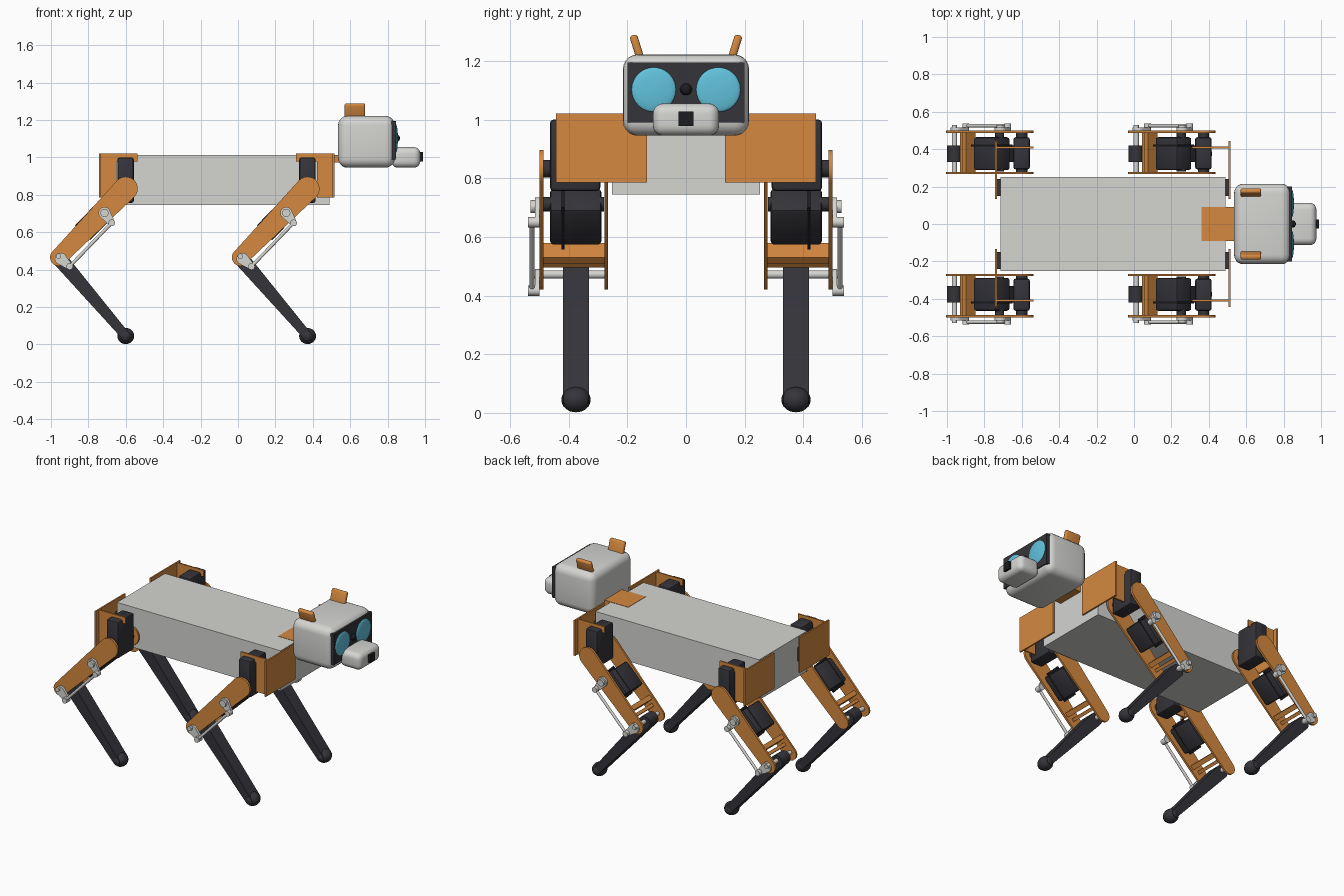
import bpy, bmesh, math
from mathutils import Vector, Matrix

if "Cube" in bpy.data.objects:
    bpy.data.objects.remove(bpy.data.objects["Cube"])


def material(name, rgb):
    m = bpy.data.materials.new(name)
    m.diffuse_color = (*rgb, 1)
    m.use_nodes = True
    m.node_tree.nodes["Principled BSDF"].inputs["Base Color"].default_value = m.diffuse_color
    return m


ORANGE = material("orange", (0.66, 0.25, 0.05))
WHITE = material("light_grey", (0.66, 0.66, 0.64))
DARK = material("charcoal", (0.034, 0.034, 0.042))
BLACK = material("black", (0.012, 0.012, 0.014))
BLUE = material("eye_blue", (0.12, 0.54, 0.72))


def finish(name, bm, mat, smooth=True):
    bmesh.ops.recalc_face_normals(bm, faces=bm.faces)
    me = bpy.data.meshes.new(name)
    bm.to_mesh(me)
    bm.free()
    me.materials.append(mat)
    ob = bpy.data.objects.new(name, me)
    bpy.context.collection.objects.link(ob)
    if smooth:
        bpy.ops.object.select_all(action='DESELECT')
        ob.select_set(True)
        bpy.context.view_layer.objects.active = ob
        bpy.ops.object.shade_smooth_by_angle(angle=math.radians(35))
    return ob


def box(name, center, size, mat, bevel=0.0, segments=4, rot=None):
    bm = bmesh.new()
    bmesh.ops.create_cube(bm, size=1)
    bmesh.ops.scale(bm, vec=size, verts=bm.verts)
    if bevel:
        bmesh.ops.bevel(bm, geom=bm.edges[:], offset=bevel, segments=segments,
                        profile=0.5, affect='EDGES')
    if rot:
        bmesh.ops.rotate(bm, matrix=Matrix.Rotation(rot[0], 3, rot[1]), verts=bm.verts)
    bmesh.ops.translate(bm, vec=center, verts=bm.verts)
    return finish(name, bm, mat, bevel > 0)


def span(name, x, y, z, mat, **kw):
    """Box given as (min, max) ranges."""
    return box(name, [sum(r) / 2 for r in (x, y, z)],
               [abs(r[1] - r[0]) for r in (x, y, z)], mat, **kw)


def rod(name, a, b, r, mat, sides=20):
    a, b = Vector(a), Vector(b)
    bm = bmesh.new()
    bmesh.ops.create_cone(bm, cap_ends=True, segments=sides, radius1=r, radius2=r,
                          depth=(b - a).length)
    q = (b - a).to_track_quat('Z', 'Y').to_matrix()
    bmesh.ops.rotate(bm, matrix=q, verts=bm.verts)
    bmesh.ops.translate(bm, vec=(a + b) / 2, verts=bm.verts)
    return finish(name, bm, mat)


def ball(name, center, radii, mat):
    bm = bmesh.new()
    bmesh.ops.create_uvsphere(bm, u_segments=32, v_segments=16, radius=1)
    bmesh.ops.scale(bm, vec=radii, verts=bm.verts)
    bmesh.ops.translate(bm, vec=center, verts=bm.verts)
    return finish(name, bm, mat)


def extrude_xz(name, pts, y0, y1, mat):
    """Outline in the xz plane, given thickness along y."""
    bm = bmesh.new()
    face = bm.faces.new([bm.verts.new((x, y0, z)) for x, z in pts])
    ext = bmesh.ops.extrude_face_region(bm, geom=[face])
    bmesh.ops.translate(bm, vec=(0, y1 - y0, 0),
                        verts=[v for v in ext['geom'] if isinstance(v, bmesh.types.BMVert)])
    return finish(name, bm, mat)


def link(name, a, ra, b, rb, y0, y1, mat, n=12):
    """Round-ended tapered bar between two xz points."""
    ang = math.atan2(b[1] - a[1], b[0] - a[0])
    pts = []
    for c, r, start in ((b, rb, -math.pi / 2), (a, ra, math.pi / 2)):
        for i in range(n + 1):
            t = ang + start + math.pi * i / n
            pts.append((c[0] + r * math.cos(t), c[1] + r * math.sin(t)))
    return extrude_xz(name, pts, y0, y1, mat)


# Torso and neck
span("torso", (-0.714, 0.49), (-0.252, 0.252), (0.745, 1.012), WHITE)
span("neck", (0.36, 0.56), (-0.092, 0.092), (0.972, 1.014), ORANGE)

# Head
span("head", (0.535, 0.838), (-0.215, 0.215), (0.945, 1.222), WHITE, bevel=0.05, segments=5)
span("face_plate", (0.82, 0.844), (-0.2, 0.2), (0.99, 1.195), DARK)
span("muzzle", (0.82, 0.975), (-0.113, 0.113), (0.945, 1.055), WHITE, bevel=0.035, segments=5)
span("nose", (0.96, 0.99), (-0.025, 0.025), (0.978, 1.028), BLACK)
ball("face_sensor", (0.846, 0, 1.103), (0.02, 0.02, 0.02), BLACK)
for s in (-1, 1):
    ball("eye", (0.843, s * 0.11, 1.102), (0.012, 0.076, 0.076), BLUE)
    box("ear", (0.625, s * 0.167, 1.245), (0.11, 0.027, 0.09), ORANGE, bevel=0.01,
        segments=3, rot=(-s * 0.3, 'X'))

# Legs: hip position along x, direction towards the body end, side
for hx, end in ((-0.6, -1), (0.372, 1)):
    for s in (-1, 1):
        def Y(v):
            return s * v
        hip, knee, foot = (hx, 0.833), (hx - 0.36, 0.465), (hx, 0.045)
        d = Vector((hip[0] - knee[0], 0, hip[1] - knee[1])).normalized()
        tilt = (-math.atan2(d.z, d.x), 'Y')

        def along(t, y):
            return Vector((knee[0], s * y, knee[1])) + d * t

        # Corner bracket: end plate plus notched side plate
        px = hx + end * 0.138
        span("bracket_end_plate", (px - 0.005, px + 0.005), (Y(0.133), Y(0.443)),
             (0.785, 1.02), ORANGE)
        inner, far = hx + end * 0.05, hx - end * 0.062
        extrude_xz("bracket_side_plate",
                   [(px, 0.785), (px, 1.02), (far, 1.02), (far, 0.978),
                    (inner, 0.978), (inner, 0.785)], Y(0.405), Y(0.415), ORANGE)
        span("bracket_mount", (px - end * 0.025, px), (Y(0.15), Y(0.24)),
             (0.85, 0.94), DARK)

        # Hip motor with output discs
        span("hip_motor", (hx - 0.045, hx + 0.043), (Y(0.292), Y(0.464)),
             (0.757, 1.0), DARK, bevel=0.012, segments=2)
        rod("hip_shaft", (hx, Y(0.275), 0.833), (hx, Y(0.488), 0.833), 0.03, DARK)

        # Thigh side plates, brace and motor
        for y0, y1, part in ((0.266, 0.278, "inner"), (0.486, 0.5, "outer")):
            link("thigh_plate_" + part, knee, 0.045, hip, 0.064, Y(y0), Y(y1), ORANGE)
        box("thigh_brace", along(0.11, 0.382), (0.03, 0.214, 0.07), ORANGE, rot=tilt)
        box("thigh_brace_small", along(0.065, 0.382), (0.02, 0.214, 0.025), ORANGE, rot=tilt)
        box("thigh_motor", along(0.285, 0.376), (0.17, 0.176, 0.112), DARK,
            bevel=0.012, segments=2, rot=tilt)
        box("thigh_motor_collar", along(0.285, 0.42), (0.2, 0.01, 0.114), BLACK, rot=tilt)
        rod("motor_shaft", along(0.345, 0.28), along(0.345, 0.488), 0.025, DARK)

        # Shin and foot
        link("shin", knee, 0.041, foot, 0.024, Y(0.331), Y(0.419), DARK)
        ball("foot", (foot[0], Y(0.375), foot[1]), (0.045, 0.05, 0.043), DARK)
        rod("knee_axle", (knee[0], Y(0.268), 0.472), (knee[0], Y(0.53), 0.472), 0.014, WHITE)

        # Pushrod linkage on the outer side
        crank, pin = (hx - 0.114, 0.703), (hx - 0.075, 0.65)
        knee_a, knee_b = (knee[0] + 0.012, 0.458), (knee[0] + 0.06, 0.417)
        link("motor_crank", crank, 0.032, pin, 0.018, Y(0.5), Y(0.515), WHITE)
        link("knee_crank", knee_a, 0.032, knee_b, 0.018, Y(0.5), Y(0.515), WHITE)
        rod("crank_hub", (crank[0], Y(0.49), crank[1]), (crank[0], Y(0.53), crank[1]),
            0.022, WHITE)
        for p in (pin, knee_b):
            rod("link_pin", (p[0], Y(0.5), p[1]), (p[0], Y(0.538), p[1]), 0.018, WHITE)
        rod("pushrod", (pin[0], Y(0.525), pin[1]), (knee_b[0], Y(0.525), knee_b[1]),
            0.009, WHITE, 12)
